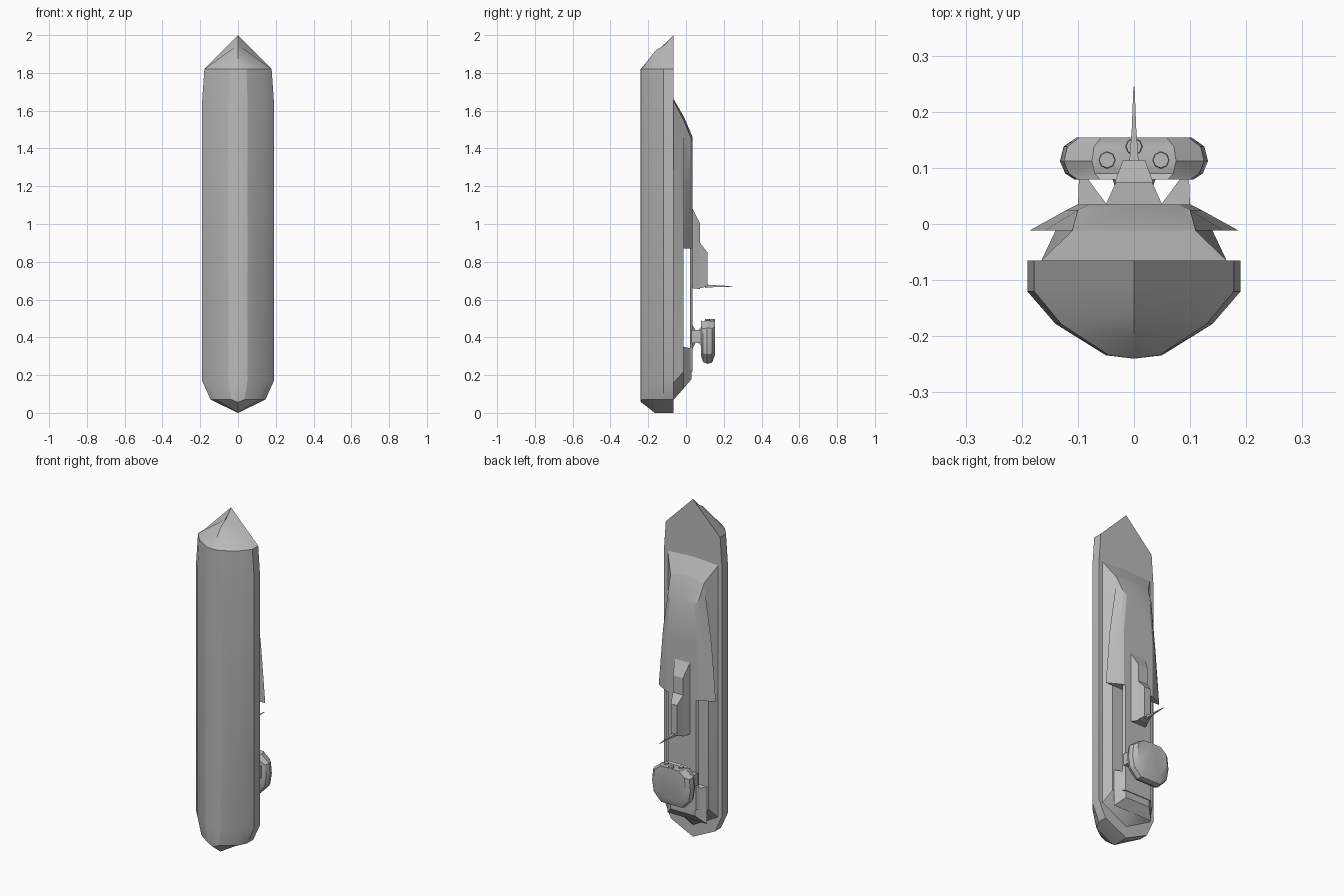
import bpy
import bmesh
import math

cube = bpy.data.objects.get("Cube")
if cube:
    bpy.data.objects.remove(cube, do_unlink=True)

grey = bpy.data.materials.new("warship grey")
grey.use_nodes = True
colour = (0.5, 0.5, 0.5, 1)
grey.diffuse_color = colour
grey.node_tree.nodes["Principled BSDF"].inputs["Base Color"].default_value = colour


def finish(bm, name, mirror=True, smooth=25):
    """Turn a bmesh into a shaded, optionally mirrored object."""
    bmesh.ops.remove_doubles(bm, verts=bm.verts, dist=0.0005)
    bmesh.ops.recalc_face_normals(bm, faces=bm.faces)
    mesh = bpy.data.meshes.new(name)
    bm.to_mesh(mesh)
    bm.free()
    obj = bpy.data.objects.new(name, mesh)
    bpy.context.collection.objects.link(obj)
    mesh.materials.append(grey)
    if mirror:
        modifier = obj.modifiers.new("Mirror", "MIRROR")
        modifier.merge_threshold = 0.001
    bpy.ops.object.select_all(action="DESELECT")
    obj.select_set(True)
    bpy.context.view_layer.objects.active = obj
    bpy.ops.object.shade_smooth_by_angle(angle=math.radians(smooth))
    return obj


def loft(name, stations, closed=False, mirror=True, smooth=25):
    """Skin matching polylines; half sections run from centreline to centreline."""
    bm = bmesh.new()
    rows = [[bm.verts.new(p) for p in station] for station in stations]
    count = len(rows[0])
    for a, b in zip(rows, rows[1:]):
        for i in range(count if closed else count - 1):
            j = (i + 1) % count
            bm.faces.new((a[i], a[j], b[j], b[i]))
    for end in (rows[0], rows[-1]):
        bm.faces.new(end)
    return finish(bm, name, mirror, smooth)


def section(z, *points):
    return [(x, y, z) for x, y in points]


def plate(y, half_width, low, high):
    """Half rectangle parallel to the deck."""
    return [(0, y, low), (half_width, y, low), (half_width, y, high), (0, y, high)]


def block(name, *plates):
    return loft(name, [plate(*p) for p in plates], smooth=10)


# Hull: pointed bow at the top, pointed stern at the bottom
DECK, CHINE, BILGE, KEEL = -.065, -.12, -.178, -.24


def hull_section(z, width, bilge, flat, keel_y=KEEL):
    return section(z, (0, DECK), (width, DECK), (width, CHINE),
                   (bilge, BILGE), (flat, keel_y + .006), (0, keel_y))


def stem(*points):
    return [(0, y, z) for y, z in points]


loft("hull", [
    stem((DECK, 0), (DECK, 0), (CHINE, 0), (-.165, 0), (-.236, .055), (KEEL, .06)),
    hull_section(.07, .145, .115, .035),
    hull_section(.17, .19, .14, .05),
    hull_section(1.65, .19, .14, .05),
    hull_section(1.82, .178, .13, .045),
    stem((DECK, 2), (DECK, 2), (-.11, 1.95), (-.16, 1.92), (-.2, 1.87), (KEEL, 1.81)),
])

# Lower superstructure with sloping sides
FLOOR = -.012
loft("lower_superstructure", [
    [(0, DECK, .07), (.165, DECK, .16), (.14, FLOOR, .22), (0, FLOOR, .13)],
    section(.87, (0, DECK), (.165, DECK), (.14, FLOOR), (0, FLOOR)),
    [(0, DECK, 1.66), (.165, DECK, 1.65), (.11, FLOOR, 1.55), (0, FLOOR, 1.57)],
])

# Upper superstructure flaring into side wings
ROOF = .035


def wing_section(z, wing, shoulder):
    return section(z, (0, FLOOR), (wing, FLOOR), (shoulder, .025),
                   (shoulder - .02, ROOF), (0, ROOF))


loft("upper_superstructure", [
    wing_section(.87, .187, .12),
    wing_section(1.2, .16, .12),
    [(0, FLOOR, 1.57), (.11, FLOOR, 1.55), (.1, .025, 1.46),
     (.08, ROOF, 1.43), (0, ROOF, 1.46)],
])

# Roof over the open side galleries, and the stern house that carries it
block("gallery_roof", (.022, .1, .22, .9), (ROOF, .09, .22, .9))
block("stern_house", (FLOOR, .13, .13, .35), (.03, .08, .18, .34))

# Bridge tiers
block("bridge_lower", (ROOF, .05, .66, 1.08), (.075, .032, .655, 1))
block("bridge_upper", (.075, .034, .66, .9), (.113, .02, .67, .85))

# Mast spike pointing away from the deck
loft("mast", [plate(.1, .009, .662, .68), plate(.17, .004, .667, .675),
              plate(.245, .001, .668, .671)])

# Tower neck, waisted in the middle, with two flaring side struts
block("tower_neck", (.025, .06, .32, .48), (.055, .03, .38, .43), (.085, .04, .35, .46))
for side, label in ((1, "left"), (-1, "right")):
    rings = []
    for y, inner, outer in ((.03, .045, .1), (.084, .085, .098)):
        rings.append([(side * x, y, z) for x, z in
                      ((inner, .37), (outer, .37), (outer, .44), (inner, .44))])
    loft(label + "_strut", rings, closed=True, mirror=False, smooth=5)

# Tower head: a faceted pod with a bulging rim
def head_ring(y, scale, lift=0):
    outline = ((0, .26), (.07, .26), (.12, .31), (.132, .38),
               (.125, .45), (.075, .49), (0, .49))
    return [(x * scale, y, .39 + (z - .39) * scale + lift) for x, z in outline]


loft("tower_head", [head_ring(.079, .8, .02), head_ring(.09, .93), head_ring(.112, 1),
                    head_ring(.138, .95), head_ring(.154, .78, .02)], smooth=30)

# Round ports on the forward face of the head
for name, x, y in (("left_port", .048, .114), ("right_port", -.048, .114),
                   ("centre_port", 0, .138)):
    bm = bmesh.new()
    bmesh.ops.create_cone(bm, cap_ends=True, segments=8, radius1=.016,
                          radius2=.014, depth=.016)
    bmesh.ops.translate(bm, verts=bm.verts, vec=(x, y, .488))
    finish(bm, name, mirror=False)
